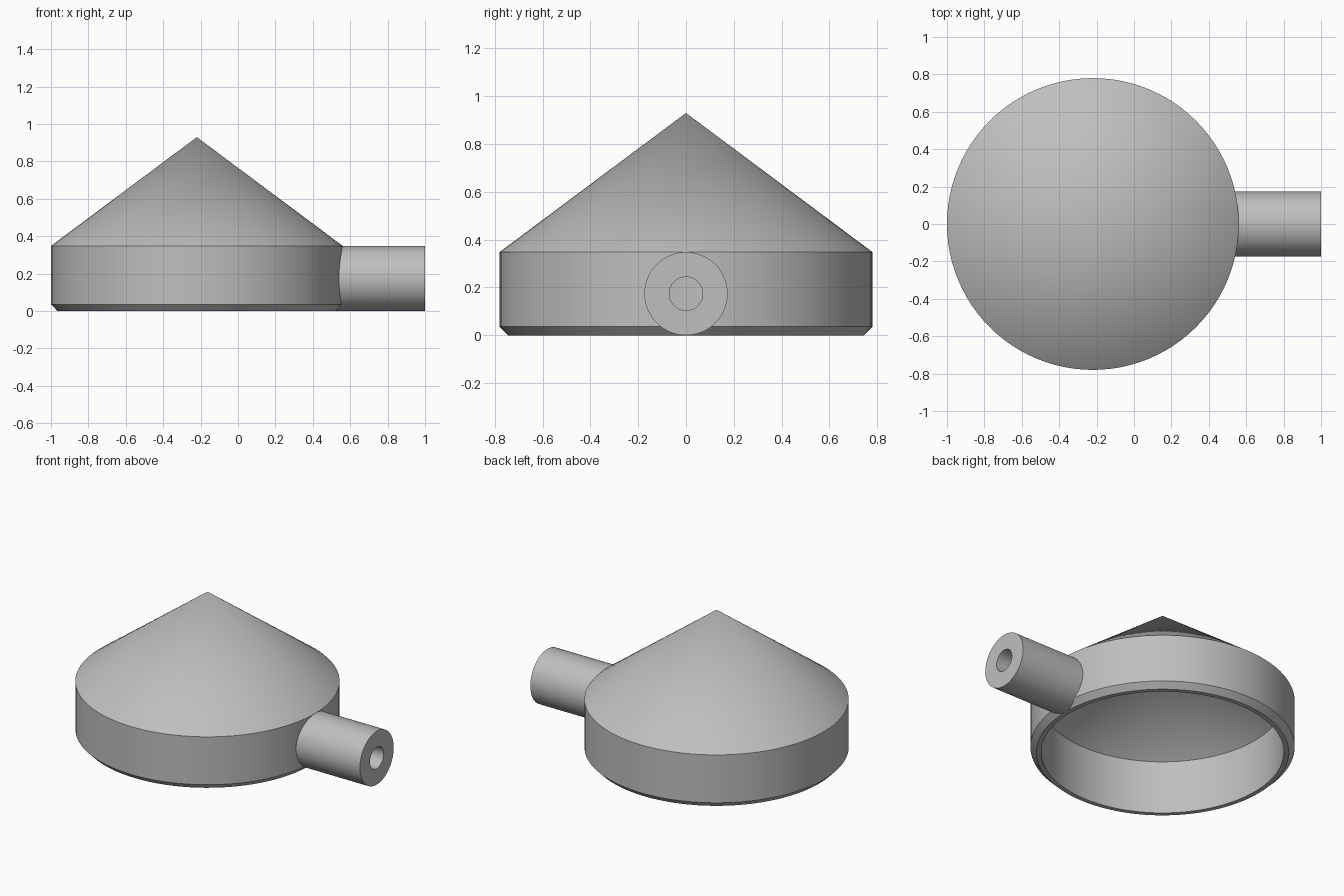
import bpy, bmesh, math
from mathutils import Matrix

cube = bpy.data.objects.get("Cube")
if cube:
    bpy.data.objects.remove(cube, do_unlink=True)

SEGMENTS = 96
AXIS_X = -0.22       # centre of the round cover
TUBE_Z = 0.174       # centre height of the side spout

grey = bpy.data.materials.new("plain grey")
grey.use_nodes = True
colour = (0.52, 0.52, 0.52, 1)
grey.diffuse_color = colour
grey.node_tree.nodes["Principled BSDF"].inputs["Base Color"].default_value = colour


def add_object(name, bm):
    bmesh.ops.recalc_face_normals(bm, faces=bm.faces)
    mesh = bpy.data.meshes.new(name)
    bm.to_mesh(mesh)
    bm.free()
    mesh.materials.append(grey)
    obj = bpy.data.objects.new(name, mesh)
    bpy.context.collection.objects.link(obj)
    return obj


def revolve(name, profile):
    """Spin a (radius, height) profile round the vertical axis."""
    bm = bmesh.new()
    verts = [bm.verts.new((r, 0, z)) for r, z in profile]
    edges = [bm.edges.new(pair) for pair in zip(verts, verts[1:])]
    bmesh.ops.spin(bm, geom=verts + edges, cent=(0, 0, 0), axis=(0, 0, 1),
                   angle=math.tau, steps=SEGMENTS, use_duplicate=False)
    bmesh.ops.remove_doubles(bm, verts=bm.verts, dist=1e-4)
    bmesh.ops.translate(bm, verts=bm.verts, vec=(AXIS_X, 0, 0))
    return add_object(name, bm)


def rod(name, radius, start, end):
    """Solid cylinder along x."""
    bm = bmesh.new()
    place = Matrix.Translation(((start + end) / 2, 0, TUBE_Z)) @ Matrix.Rotation(math.pi / 2, 4, 'Y')
    bmesh.ops.create_cone(bm, cap_ends=True, segments=SEGMENTS, radius1=radius,
                          radius2=radius, depth=end - start, matrix=place)
    return add_object(name, bm)


def boolean(target, other, operation):
    mod = target.modifiers.new(operation.title(), 'BOOLEAN')
    mod.operation = operation
    mod.solver = 'EXACT'
    mod.object = other
    bpy.context.view_layer.objects.active = target
    bpy.ops.object.modifier_apply(modifier=mod.name)
    bpy.data.objects.remove(other, do_unlink=True)


# Hollow conical cover: outer cone, wall, chamfer, rim, inner wall, inner cone
cover = revolve("conical_cover", [
    (0, 0.93), (0.78, 0.348), (0.78, 0.036), (0.745, 0), (0.716, 0),
    (0.716, 0.348), (0, 0.882)])

# Side spout joined to the wall, with a bore through into the cavity
boolean(cover, rod("side_spout", 0.174, 0.5, 1.0), 'UNION')
boolean(cover, rod("spout_bore", 0.07, 0.4, 1.1), 'DIFFERENCE')

bpy.ops.object.select_all(action='DESELECT')
cover.select_set(True)
bpy.context.view_layer.objects.active = cover
bpy.ops.object.shade_smooth_by_angle(angle=math.radians(25))
